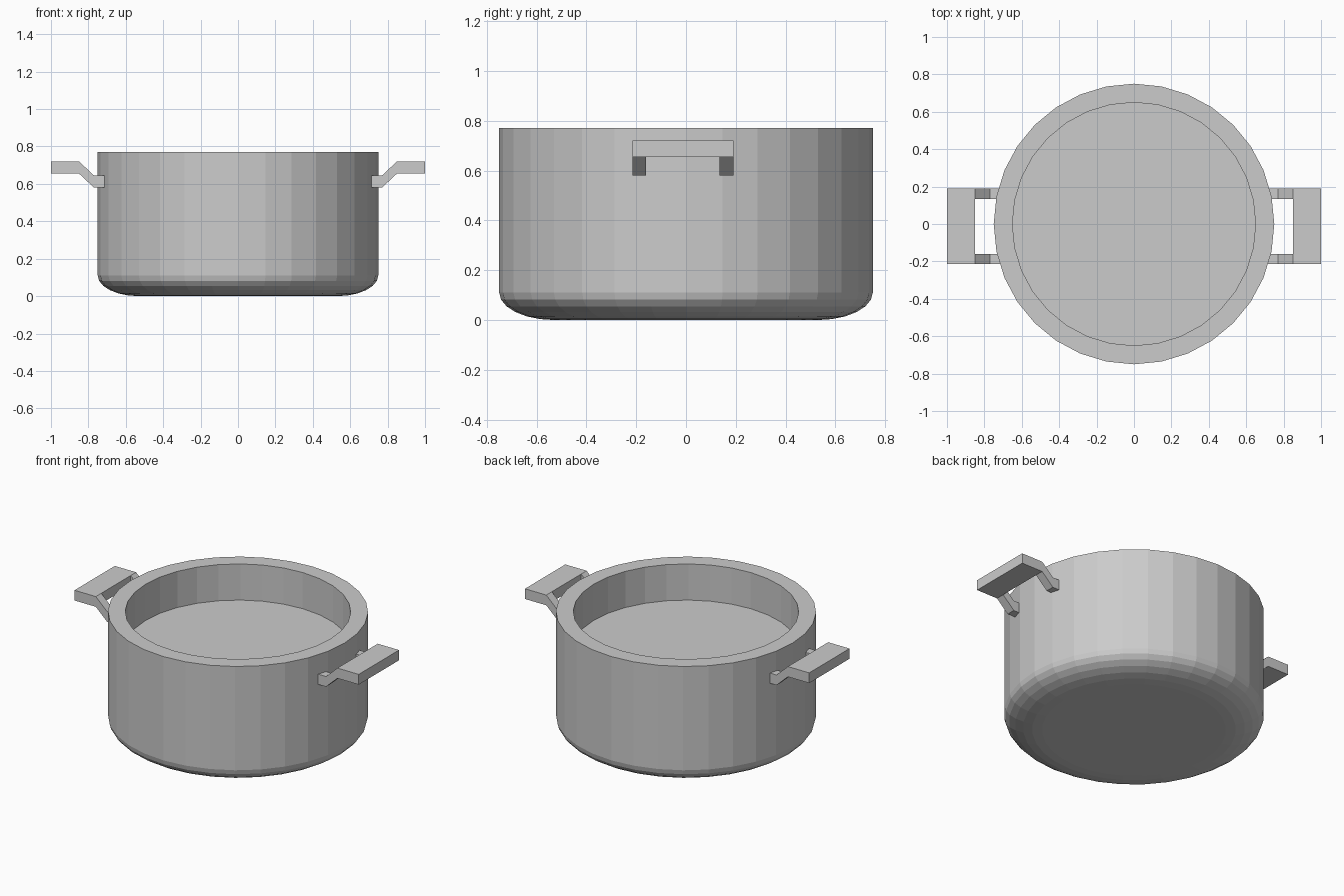
import bpy
import bmesh
from math import sin, cos, pi, radians

cube = bpy.data.objects.get("Cube")
if cube:
    bpy.data.objects.remove(cube, do_unlink=True)

metal = bpy.data.materials.new("grey metal")
metal.use_nodes = True
GREY = (0.6, 0.6, 0.6, 1.0)
metal.diffuse_color = GREY
metal.node_tree.nodes["Principled BSDF"].inputs["Base Color"].default_value = GREY


def make_object(name, bm):
    bmesh.ops.recalc_face_normals(bm, faces=bm.faces[:])
    mesh = bpy.data.meshes.new(name)
    bm.to_mesh(mesh)
    bm.free()
    mesh.materials.append(metal)
    obj = bpy.data.objects.new(name, mesh)
    bpy.context.collection.objects.link(obj)
    return obj


def lathe(name, profile, sides):
    """Turn (radius, height) points around z and close both ends with discs."""
    bm = bmesh.new()
    rings = [[bm.verts.new((r * cos(2 * pi * i / sides), r * sin(2 * pi * i / sides), z))
              for i in range(sides)] for r, z in profile]
    for low, high in zip(rings, rings[1:]):
        for i in range(sides):
            j = (i + 1) % sides
            bm.faces.new((low[i], low[j], high[j], high[i]))
    bm.faces.new(rings[0])
    bm.faces.new(rings[-1])
    return make_object(name, bm)


def extrude_side(bm, outline, y0, y1):
    """Solid from an x-z outline between two y positions."""
    face = bm.faces.new([bm.verts.new((x, y0, z)) for x, z in outline])
    new = bmesh.ops.extrude_face_region(bm, geom=[face])["geom"]
    verts = [g for g in new if isinstance(g, bmesh.types.BMVert)]
    bmesh.ops.translate(bm, verts=verts, vec=(0, y1 - y0, 0))


# Pot body: rounded base, straight wall, thick rim and recessed floor
RADIUS, INNER, TOP, FLOOR = 0.75, 0.65, 0.77, 0.54
base_curve = [(RADIUS - 0.22 + 0.22 * sin(radians(a)), 0.11 * (1 - cos(radians(a))))
              for a in range(0, 91, 15)]
lathe("pot_body", base_curve + [(RADIUS, TOP), (INNER, TOP), (INNER, FLOOR)], 32)

# Handles: flat grip carried by two cranked struts
THICK = 0.065
BACK, FRONT, STRUT = 0.19, -0.215, 0.055
grip = [(0.85, 0.655), (1.0, 0.655), (1.0, 0.72), (0.85, 0.72)]
lower = [(0.715, 0.58), (0.77, 0.58), (0.85, 0.655)]
strut = lower + [(x, z + THICK) for x, z in reversed(lower)]

for name, side in (("left_handle", 1), ("right_handle", -1)):
    bm = bmesh.new()
    for outline, y0, y1 in ((grip, FRONT, BACK),
                            (strut, FRONT, FRONT + STRUT),
                            (strut, BACK - STRUT, BACK)):
        extrude_side(bm, [(side * x, z) for x, z in outline], y0, y1)
    make_object(name, bm)
